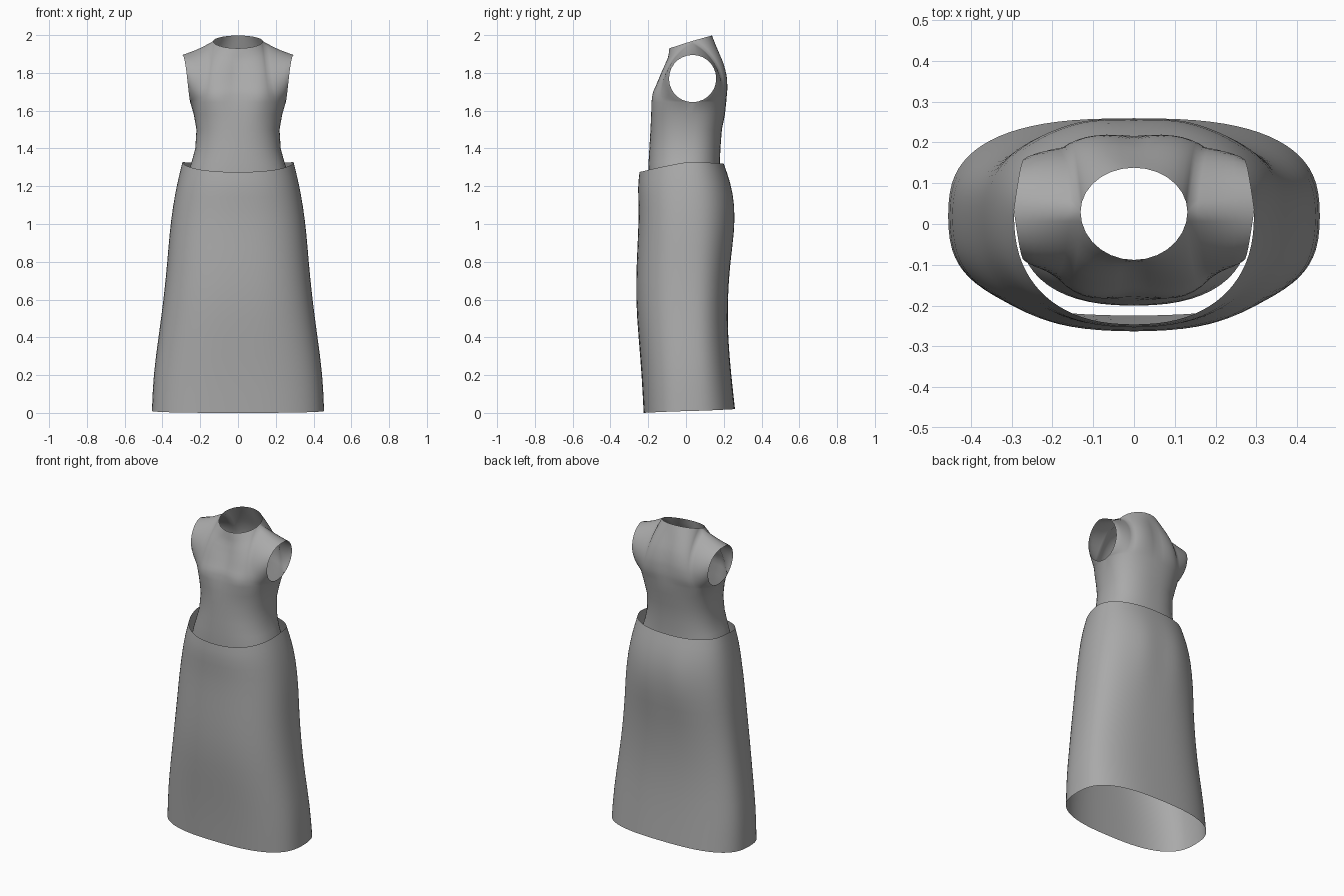
import bpy, bmesh, math
from mathutils import Vector

cube = bpy.data.objects.get("Cube")
if cube:
    bpy.data.objects.remove(cube)

cloth = bpy.data.materials.new("grey cloth")
cloth.use_nodes = True
GREY = (0.4, 0.4, 0.4, 1)
cloth.diffuse_color = GREY
cloth.node_tree.nodes["Principled BSDF"].inputs["Base Color"].default_value = GREY


def oval(angle, width, front, back, cy, power):
    """Point on a rounded oval with separate front and back depths."""
    c, s = math.cos(angle), math.sin(angle)
    e = 2 / power
    x = width * math.copysign(abs(c) ** e, c)
    y = cy + ((back - cy) if s > 0 else (front - cy)) * abs(s) ** e
    return x, y


def bump(x, z, cx, cz, rx, rz):
    return math.exp(-((abs(x) - cx) / rx) ** 2 - ((z - cz) / rz) ** 2)


def finish(name, bm, levels):
    bmesh.ops.remove_doubles(bm, verts=bm.verts, dist=0.0008)
    bmesh.ops.recalc_face_normals(bm, faces=bm.faces)
    mesh = bpy.data.meshes.new(name)
    bm.to_mesh(mesh)
    bm.free()
    mesh.materials.append(cloth)
    for p in mesh.polygons:
        p.use_smooth = True
    obj = bpy.data.objects.new(name, mesh)
    bpy.context.collection.objects.link(obj)
    if levels:
        sub = obj.modifiers.new("smooth", "SUBSURF")
        sub.levels = sub.render_levels = levels


def add_grid(bm, rows, closed=False):
    grid = [[bm.verts.new(p) for p in row] for row in rows]
    n = len(rows[0])
    for a, b in zip(grid, grid[1:]):
        for i in range(n if closed else n - 1):
            j = (i + 1) % n
            bm.faces.new((a[i], a[j], b[j], b[i]))


# Skirt: height, half width, front y, back y, rise at front, rise at back
SKIRT = [
    (0.01, 0.457, -0.225, 0.26, -0.01, 0.01),
    (0.2, 0.45, -0.235, 0.24, 0, 0),
    (0.4, 0.422, -0.252, 0.222, 0, 0),
    (0.6, 0.395, -0.267, 0.22, 0, 0),
    (0.8, 0.375, -0.262, 0.234, 0, 0),
    (0.95, 0.364, -0.254, 0.252, 0, 0),
    (1.1, 0.345, -0.25, 0.256, -0.01, 0),
    (1.22, 0.322, -0.257, 0.236, -0.025, 0),
    (1.33, 0.295, -0.247, 0.2, -0.055, -0.01),
]
SIDES = 40
bm = bmesh.new()
rows = []
for z, w, front, back, rise_f, rise_b in SKIRT:
    row = []
    for i in range(SIDES):
        a = math.tau * i / SIDES
        s = math.sin(a)
        x, y = oval(a, w, front, back, 0.02, 2.7 - 0.3 * z)
        if s > 0:
            y += 0.012 * s * bump(x, z, 0.11, 1.02, 0.08, 0.15)
        row.append((x, y, z + (rise_b if s > 0 else rise_f) * abs(s)))
    rows.append(row)
add_grid(bm, rows, closed=True)
finish("skirt", bm, 1)

# Bodice below the armholes: height, half width, front y, back y, middle y
TORSO = [
    (1.2, 0.282, -0.2, 0.185, 0),
    (1.27, 0.265, -0.2, 0.18, 0),
    (1.33, 0.245, -0.198, 0.18, 0),
    (1.4, 0.226, -0.194, 0.182, 0.01),
    (1.5, 0.22, -0.188, 0.19, 0.02),
    (1.58, 0.234, -0.184, 0.206, 0.03),
    (1.645, 0.253, -0.177, 0.213, 0.035),
]
STEPS = 14
bm = bmesh.new()


def shaped(p):
    """Add the soft chest fullness to the front."""
    if p[1] < 0:
        k = 0.016 * bump(p[0], p[2], 0.125, 1.65, 0.075, 0.07)
        return (p[0], p[1] - k, p[2])
    return p


rows = []
for z, w, front, back, cy in TORSO:
    ring = [oval(math.tau * i / (4 * STEPS), w, front, back, cy, 2.4)
            for i in range(4 * STEPS)]
    rows.append([shaped((x, y, z)) for x, y in ring])
add_grid(bm, rows, closed=True)

# Bodice above: four patches between underarm, armhole, shoulder and centre
ARM_Y, ARM_Z, ARM_R = 0.035, 1.77, 0.125
FRONT_LINE = [(-0.177, 1.645), (-0.165, 1.7), (-0.138, 1.755), (-0.114, 1.81),
              (-0.094, 1.87), (-0.088, 1.93)]
BACK_LINE = [(0.213, 1.645), (0.216, 1.71), (0.21, 1.78), (0.193, 1.85),
             (0.162, 1.93), (0.138, 1.998)]


def sample(line, t):
    f = t * (len(line) - 1)
    i = min(int(f), len(line) - 2)
    a, b = Vector(line[i]), Vector(line[i + 1])
    y, z = a.lerp(b, f - i)
    return Vector((0, y, z))


def armhole(t, side):
    a = math.pi * t
    z = ARM_Z - ARM_R * math.cos(a)
    x = 0.253 + 0.042 * t ** 1.4
    return Vector((x, ARM_Y + side * ARM_R * math.sin(a), z))


def underarm(u, side):
    x, y = oval(side * u * math.pi / 2, 0.253, -0.177, 0.213, ARM_Y, 2.4)
    return Vector((x, y, 1.645))


def shoulder(u, side):
    tip, neck = armhole(1, side), Vector((0.131, 0.03, 1.968))
    split = 0.5
    if u <= split:
        p = tip.lerp(neck, u / split)
        p.z -= 0.006 * math.sin(math.pi * u / split)
        return p
    a = (u - split) / (1 - split) * math.pi / 2
    end = sample(FRONT_LINE if side < 0 else BACK_LINE, 1)
    s = math.sin(a)
    return Vector((neck.x * math.cos(a), neck.y + (end.y - neck.y) * s,
                   neck.z + (end.z - neck.z) * s))


def patch(u, t, side):
    line = FRONT_LINE if side < 0 else BACK_LINE
    across = underarm(u, side).lerp(shoulder(u, side), t)
    upward = armhole(t, side).lerp(sample(line, t), u)
    low = underarm(0, side).lerp(underarm(1, side), u)
    high = shoulder(0, side).lerp(shoulder(1, side), u)
    return across + upward - low.lerp(high, t)


for side in (-1, 1):
    for mirror in (-1, 1):
        rows = []
        for j in range(STEPS + 1):
            row = []
            for i in range(STEPS + 1):
                p = patch(i / STEPS, j / STEPS, side)
                row.append(shaped((p.x * mirror, p.y, p.z)))
            rows.append(row)
        add_grid(bm, rows)
finish("bodice", bm, 0)
